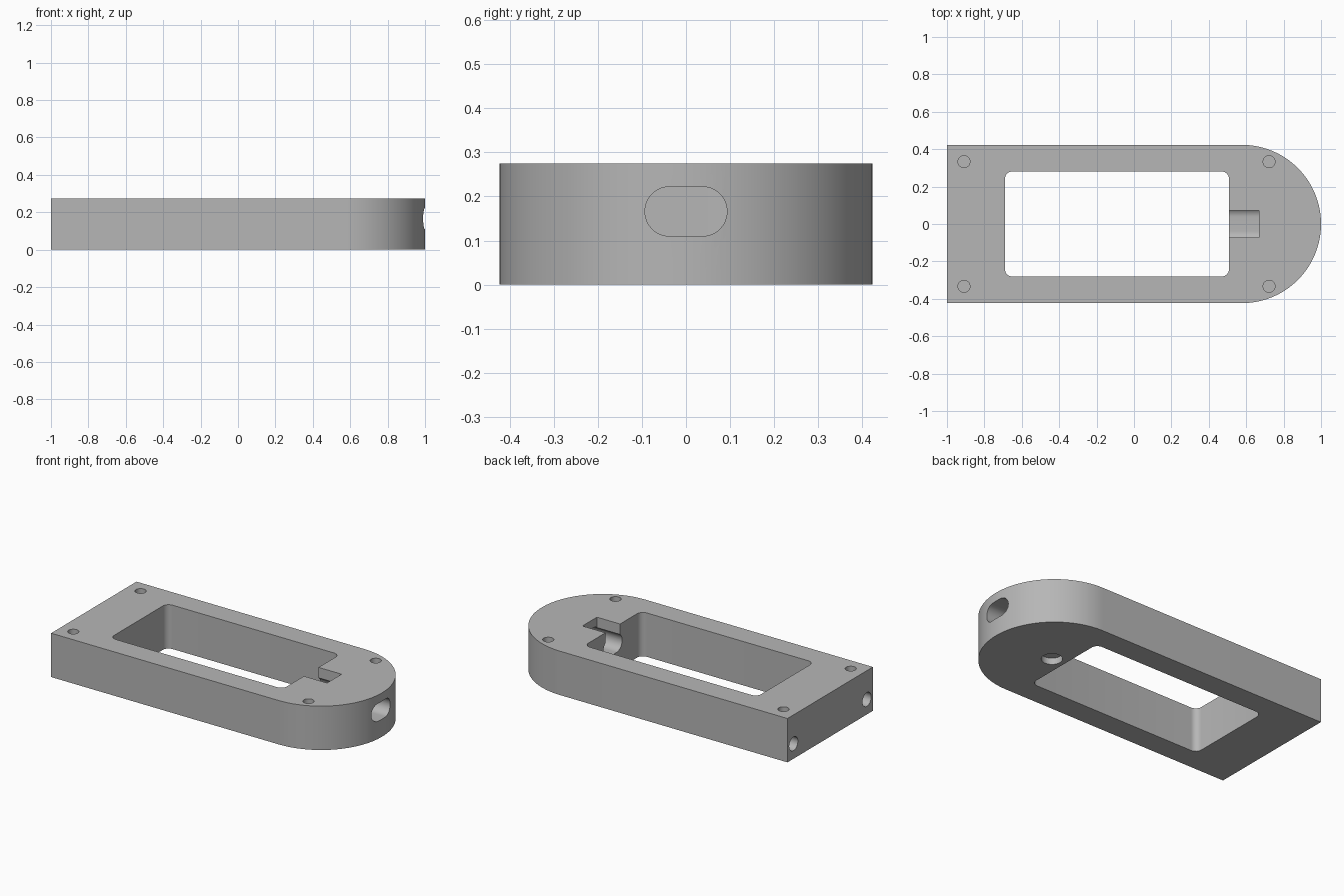
import bpy, bmesh, math
from mathutils import Matrix, Vector

cube = bpy.data.objects.get("Cube")
if cube:
    bpy.data.objects.remove(cube, do_unlink=True)

HEIGHT = 0.275
HALF_W = 0.423

grey = bpy.data.materials.new("plain grey")
grey.use_nodes = True
colour = (0.47, 0.47, 0.47, 1)
grey.diffuse_color = colour
grey.node_tree.nodes["Principled BSDF"].inputs["Base Color"].default_value = colour

# Maps a profile (u, v) with depth w onto the world: upright, or lying along x
UPRIGHT = Matrix.Identity(3)
ALONG_X = Matrix(((0, 0, 1), (1, 0, 0), (0, 1, 0)))


def arc(cu, cv, r, start, end, steps):
    angles = [math.radians(start + (end - start) * i / steps) for i in range(steps + 1)]
    return [(cu + r * math.cos(a), cv + r * math.sin(a)) for a in angles]


def circle(cu, cv, r, steps=32):
    return arc(cu, cv, r, 0, 360, steps)[:-1]


def rounded_rect(u0, u1, v0, v1, r, steps=8):
    return (arc(u1 - r, v1 - r, r, 0, 90, steps) + arc(u0 + r, v1 - r, r, 90, 180, steps)
            + arc(u0 + r, v0 + r, r, 180, 270, steps) + arc(u1 - r, v0 + r, r, 270, 360, steps))


def prism(name, profile, w0, w1, frame=UPRIGHT):
    bm = bmesh.new()
    base = bm.faces.new([bm.verts.new(frame @ Vector((u, v, w0))) for u, v in profile])
    made = bmesh.ops.extrude_face_region(bm, geom=[base])["geom"]
    bmesh.ops.translate(bm, vec=frame @ Vector((0, 0, w1 - w0)),
                        verts=[g for g in made if isinstance(g, bmesh.types.BMVert)])
    bmesh.ops.remove_doubles(bm, verts=bm.verts, dist=1e-5)
    bmesh.ops.recalc_face_normals(bm, faces=bm.faces)
    mesh = bpy.data.meshes.new(name)
    bm.to_mesh(mesh)
    bm.free()
    mesh.materials.append(grey)
    obj = bpy.data.objects.new(name, mesh)
    bpy.context.collection.objects.link(obj)
    return obj


# Body: square at one end, a half circle at the other
outline = [(-1, HALF_W), (-1, -HALF_W)] + arc(1 - HALF_W, 0, HALF_W, -90, 90, 64)
body = prism("frame_body", outline, 0, HEIGHT)

cutters = [
    # Central window
    prism("window_cutter", rounded_rect(-0.69, 0.508, -0.281, 0.281, 0.04), -0.1, 0.4),
    # Cable slot through the round end
    prism("slot_cutter", rounded_rect(-0.093, 0.093, 0.11, 0.222, 0.0555, 12), 0.4, 1.1, ALONG_X),
    # Notch that opens the slot to the top
    prism("notch_cutter", [(0.4, -0.072), (0.668, -0.072), (0.668, 0.072), (0.4, 0.072)], 0.166, 0.4),
    # Shallow round recess underneath
    prism("recess_cutter", circle(0.595, 0, 0.06), -0.1, 0.04),
]
for side in (-1, 1):
    # Blind screw holes in the top
    for x in (-0.909, 0.722):
        cutters.append(prism("screw_cutter", circle(x, side * 0.333, 0.032), 0.15, 0.4))
    # Blind holes in the square end
    cutters.append(prism("end_hole_cutter", circle(side * 0.363, 0.094, 0.043), -1.1, -0.8, ALONG_X))

bpy.context.view_layer.objects.active = body
for cutter in cutters:
    mod = body.modifiers.new("cut", "BOOLEAN")
    mod.operation = "DIFFERENCE"
    mod.solver = "EXACT"
    mod.object = cutter
    cutter.hide_render = True
    bpy.ops.object.modifier_apply(modifier=mod.name)
    bpy.data.objects.remove(cutter, do_unlink=True)

# Smooth curves, sharp edges
bpy.ops.object.select_all(action="DESELECT")
body.select_set(True)
bpy.context.view_layer.objects.active = body
bpy.ops.object.shade_smooth_by_angle(angle=math.radians(30))
